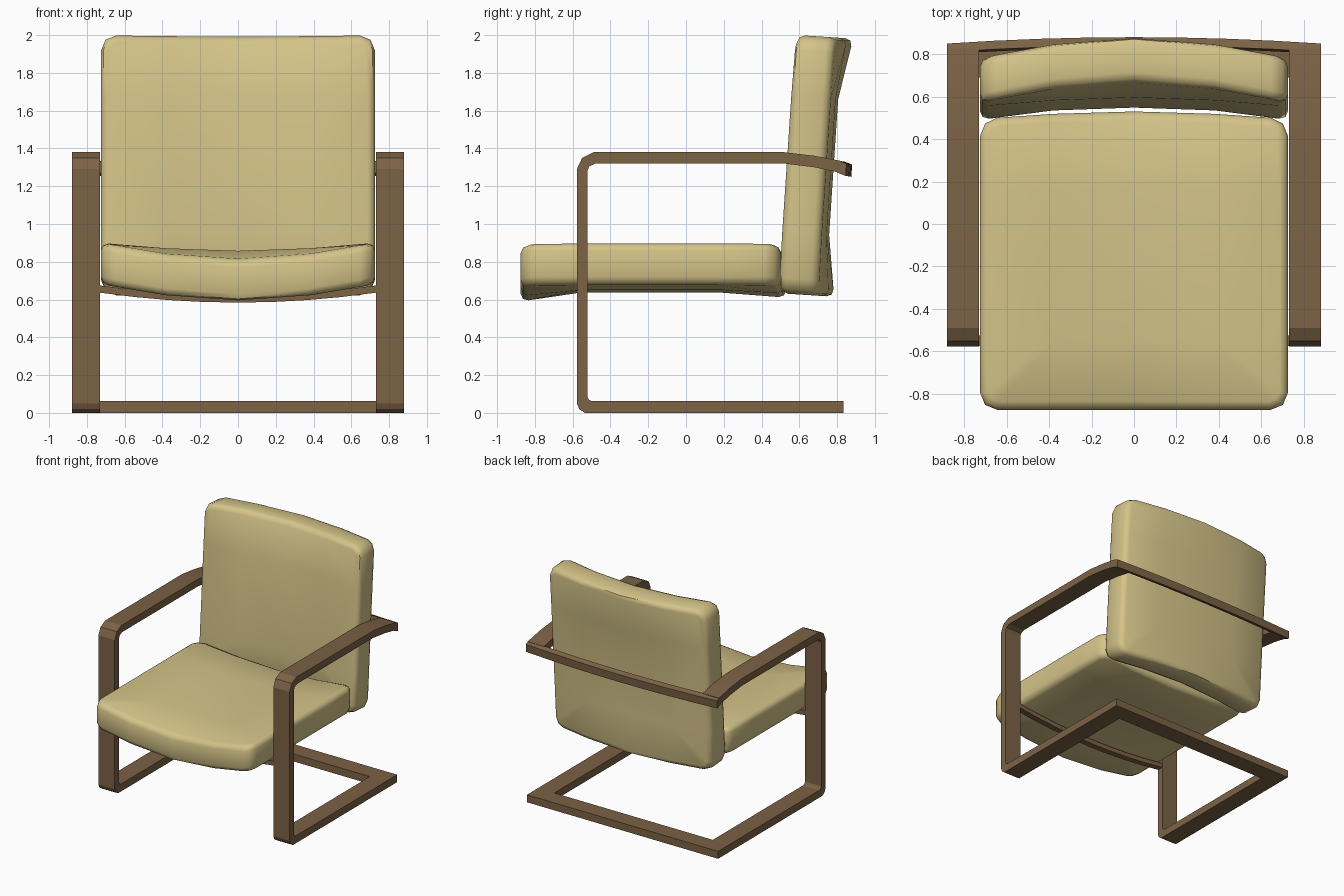
import bpy, bmesh, math
from mathutils import Matrix, Vector

if "Cube" in bpy.data.objects:
    bpy.data.objects.remove(bpy.data.objects["Cube"])


def material(name, rgb):
    m = bpy.data.materials.new(name)
    m.diffuse_color = (*rgb, 1)
    m.use_nodes = True
    m.node_tree.nodes["Principled BSDF"].inputs["Base Color"].default_value = m.diffuse_color
    return m


FABRIC = material("tan fabric", (0.66, 0.55, 0.25))
WOOD = material("brown wood", (0.20, 0.122, 0.06))


def finish(name, bm, mat, angle):
    bmesh.ops.recalc_face_normals(bm, faces=bm.faces)
    me = bpy.data.meshes.new(name)
    bm.to_mesh(me)
    bm.free()
    me.materials.append(mat)
    ob = bpy.data.objects.new(name, me)
    bpy.context.collection.objects.link(ob)
    bpy.ops.object.select_all(action='DESELECT')
    ob.select_set(True)
    bpy.context.view_layer.objects.active = ob
    bpy.ops.object.shade_smooth_by_angle(angle=math.radians(angle))
    return ob


def lerp_table(x, pts):
    for (a, fa), (b, fb) in zip(pts, pts[1:]):
        if x <= b:
            return fa + (fb - fa) * max(0, (x - a) / (b - a))
    return pts[-1][1]


def cushion(name, thick, sag, rear_bow, xform):
    """Rounded slab, sagging towards its middle and more so at both ends."""
    w, l = 0.725, 0.685
    bm = bmesh.new()
    bmesh.ops.create_cube(bm, size=1, matrix=Matrix.Diagonal((2 * w, 2 * l, thick, 1)))
    edges = [e for e in bm.edges if abs(e.verts[0].co.z - e.verts[1].co.z) > 0.01]
    bmesh.ops.bevel(bm, geom=edges, offset=0.08, segments=2, profile=0.5, affect='EDGES')
    bm.normal_update()
    edges = [e for e in bm.edges
             if sum(abs(f.normal.z) > 0.9 for f in e.link_faces) == 1]
    bmesh.ops.bevel(bm, geom=edges, offset=0.04, segments=2, profile=0.5, affect='EDGES')
    for axis, cuts in ((0, (-0.38, 0, 0.38)), (1, (-0.36, 0.36))):
        for c in cuts:
            p, n = Vector((0, 0, 0)), Vector((0, 0, 0))
            p[axis], n[axis] = c, 1
            bmesh.ops.bisect_plane(bm, geom=bm.verts[:] + bm.edges[:] + bm.faces[:],
                                   plane_co=p, plane_no=n)
    for v in bm.verts:
        across = lerp_table(abs(v.co.x), [(0, 1), (0.38, 0.68), (w, 0)])
        along = lerp_table(v.co.y, [(-l, sag[0]), (-0.36, sag[1]), (0.36, sag[1]), (l, sag[2])])
        v.co.z -= across * along
        if v.co.y > 0.5:
            v.co.y += rear_bow * across
    bm.transform(xform)
    return finish(name, bm, FABRIC, 50)


def loft(name, sections, mat=WOOD, angle=20):
    """Skin a chain of equal cross-sections and cap both ends."""
    bm = bmesh.new()
    rings = [[bm.verts.new(p) for p in s] for s in sections]
    n = len(rings[0])
    for a, b in zip(rings, rings[1:]):
        for i in range(n):
            j = (i + 1) % n
            bm.faces.new((a[i], a[j], b[j], b[i]))
    bm.faces.new(rings[0])
    bm.faces.new(rings[-1])
    return finish(name, bm, mat, angle)


# cushions
cushion("seat_cushion", 0.22, (0.09, 0.042, 0.07), 0.035,
        Matrix.Translation((0, -0.19, 0.79)))
cushion("back_cushion", 0.21, (0.09, 0.042, 0.1), 0,
        Matrix.Translation((0, 0.635, 1.311)) @ Matrix.Rotation(math.radians(86.2), 4, 'X'))

# side frames: runner, front leg and armrest as one bent strip (outer, inner) in y, z
outer = [(0.835, 0), (-0.535, 0), (-0.565, 0.02), (-0.578, 0.05), (-0.578, 1.29),
         (-0.55, 1.35), (-0.49, 1.38), (0.52, 1.38), (0.68, 1.361), (0.825, 1.333)]
inner = [(0.835, 0.062), (-0.50, 0.062), (-0.514, 0.07), (-0.522, 0.085), (-0.522, 1.28),
         (-0.512, 1.305), (-0.48, 1.32), (0.52, 1.32), (0.68, 1.300), (0.815, 1.272)]
for side, s in (("left", -1), ("right", 1)):
    loft(side + "_arm_frame",
         [[(s * 0.73, *o), (s * 0.88, *o), (s * 0.88, *i), (s * 0.73, *i)]
          for o, i in zip(outer, inner)])

# floor rail joining the runners at the rear
loft("rear_floor_rail", [[(x, 0.69, 0), (x, 0.835, 0), (x, 0.835, 0.062), (x, 0.69, 0.062)]
                         for x in (-0.735, 0.735)])


# bowed rail behind the backrest and bowed rail under the seat
def bowed(name, half, section, dy, dz):
    out = []
    for k in range(-4, 5):
        b = 1 - (k / 4) ** 2
        out.append([(half * k / 4, y + dy * b, z + dz * b) for y, z in section])
    loft(name, out)


bowed("back_rail", 0.88, [(0.81, 1.335), (0.85, 1.32), (0.845, 1.255), (0.80, 1.272)], 0.03, -0.005)
bowed("seat_rail", 0.735, [(-0.575, 0.675), (-0.525, 0.675), (-0.525, 0.637), (-0.575, 0.637)], 0, -0.053)
